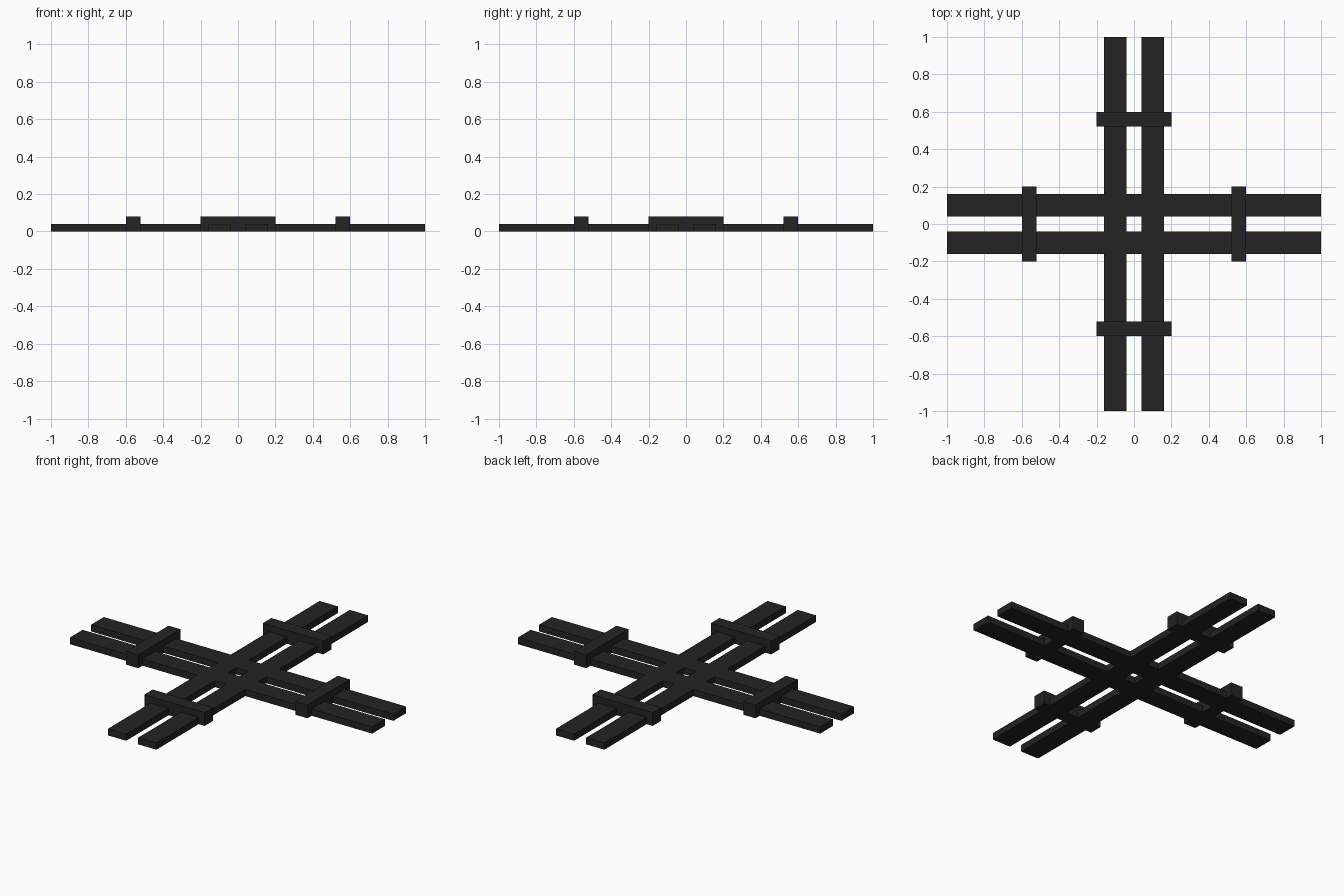
import bpy

cube = bpy.data.objects.get("Cube")
if cube:
    bpy.data.objects.remove(cube, do_unlink=True)

# Single dark charcoal colour
charcoal = bpy.data.materials.new("charcoal")
charcoal.use_nodes = True
colour = (0.017, 0.017, 0.017, 1.0)
charcoal.diffuse_color = colour
charcoal.node_tree.nodes["Principled BSDF"].inputs["Base Color"].default_value = colour


def box(name, centre, size):
    bpy.ops.mesh.primitive_cube_add(size=1, location=centre)
    obj = bpy.context.object
    obj.name = name
    obj.scale = size
    bpy.ops.object.transform_apply(location=False, rotation=False, scale=True)
    obj.data.materials.append(charcoal)
    return obj


PLANK_W, PLANK_H, PLANK_OFFSET = 0.12, 0.04, 0.10
BAR_LEN, BAR_W, BAR_H, BAR_OFFSET = 0.40, 0.08, 0.08, 0.56

# Two pairs of long planks crossing at the centre
for side, label in ((-1, "front"), (1, "back")):
    box(f"{label}_plank", (0, side * PLANK_OFFSET, PLANK_H / 2), (2, PLANK_W, PLANK_H))
for side, label in ((-1, "right"), (1, "left")):
    box(f"{label}_plank", (side * PLANK_OFFSET, 0, PLANK_H / 2), (PLANK_W, 2, PLANK_H))

# A crossbar tying each pair together on every arm
for side, label in ((-1, "right"), (1, "left")):
    box(f"{label}_crossbar", (side * BAR_OFFSET, 0, BAR_H / 2), (BAR_W, BAR_LEN, BAR_H))
for side, label in ((-1, "front"), (1, "back")):
    box(f"{label}_crossbar", (0, side * BAR_OFFSET, BAR_H / 2), (BAR_LEN, BAR_W, BAR_H))
